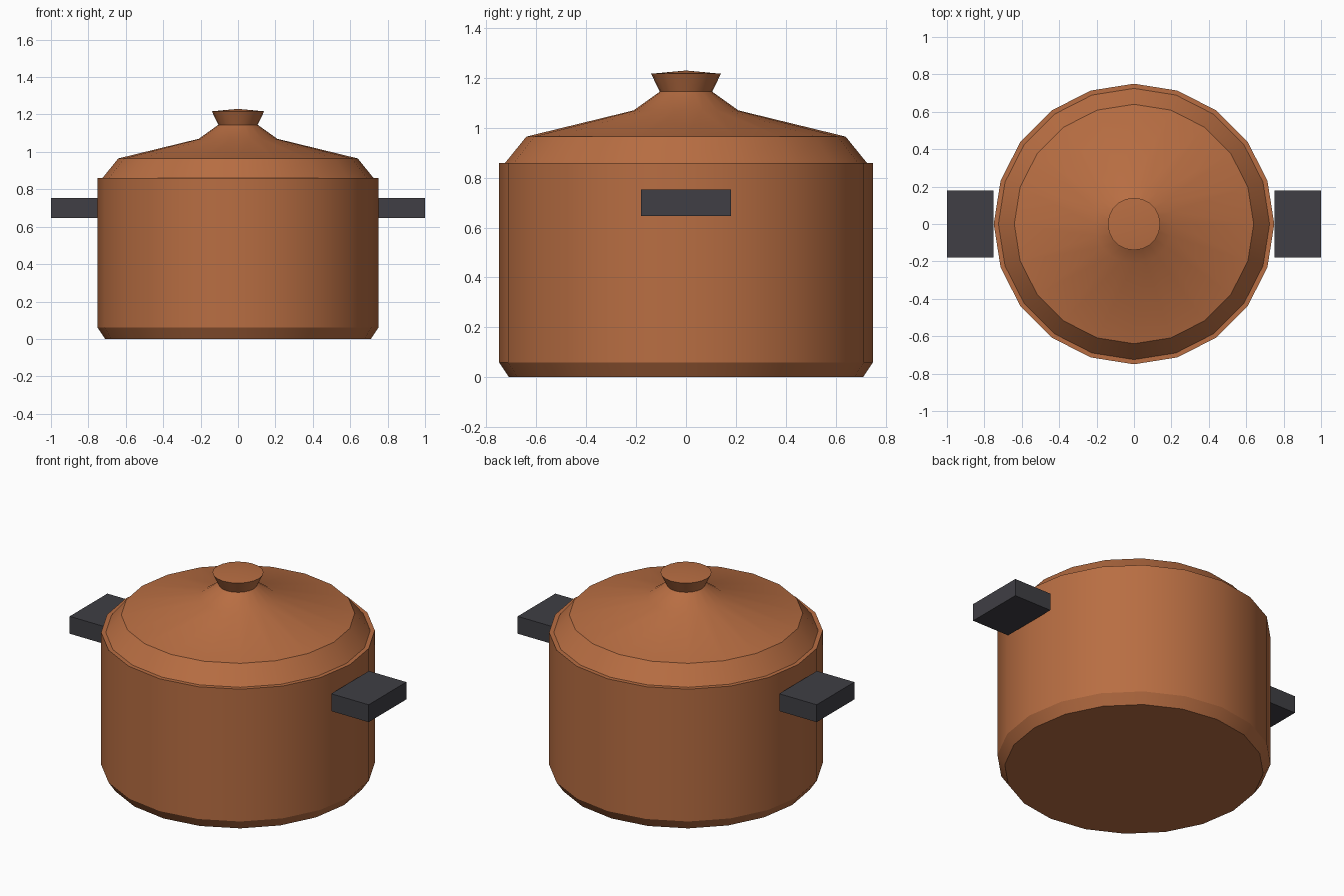
import bpy, bmesh, math

if "Cube" in bpy.data.objects:
    bpy.data.objects.remove(bpy.data.objects["Cube"])

SIDES = 20


def material(name, rgb):
    m = bpy.data.materials.new(name)
    m.diffuse_color = (*rgb, 1)
    m.use_nodes = True
    m.node_tree.nodes["Principled BSDF"].inputs["Base Color"].default_value = m.diffuse_color
    return m


copper = material("copper", (0.48, 0.155, 0.055))
charcoal = material("charcoal", (0.05, 0.049, 0.058))


def finish(name, bm, mat):
    bmesh.ops.recalc_face_normals(bm, faces=bm.faces)
    mesh = bpy.data.meshes.new(name)
    bm.to_mesh(mesh)
    bm.free()
    obj = bpy.data.objects.new(name, mesh)
    bpy.context.collection.objects.link(obj)
    mesh.materials.append(mat)
    return obj


def lathe(name, profile, mat):
    """Revolve (radius, height) points around z; radius 0 makes a pole."""
    bm = bmesh.new()
    rings = []
    for r, z in profile:
        n = SIDES if r else 1
        rings.append([bm.verts.new((r * math.cos(2 * math.pi * i / SIDES),
                                    r * math.sin(2 * math.pi * i / SIDES), z))
                      for i in range(n)])
    for a, b in zip(rings, rings[1:]):
        for i in range(SIDES):
            j = (i + 1) % SIDES
            loop = [a[i % len(a)], a[j % len(a)], b[j % len(b)], b[i % len(b)]]
            bm.faces.new(list(dict.fromkeys(loop)))
    obj = finish(name, bm, mat)
    bpy.ops.object.select_all(action='DESELECT')
    obj.select_set(True)
    bpy.context.view_layer.objects.active = obj
    bpy.ops.object.shade_smooth_by_angle(angle=math.radians(30))
    return obj


# Hollow pot with chamfered base and a narrow rim
lathe("pot_body", [(0, 0), (0.71, 0), (0.75, 0.06), (0.75, 0.86),
                   (0.715, 0.86), (0.68, 0.06), (0, 0.05)], copper)

# Sloped lid
lathe("lid", [(0, 0.86), (0.725, 0.86), (0.64, 0.965), (0.21, 1.07),
              (0.105, 1.145), (0, 1.145)], copper)

# Flared knob with a slightly domed top
lathe("lid_knob", [(0, 1.145), (0.105, 1.145), (0.14, 1.217), (0, 1.23)], copper)

# Block handles on both sides
for name, side in (("right_handle", 1), ("left_handle", -1)):
    bm = bmesh.new()
    bmesh.ops.create_cube(bm, size=1)
    bmesh.ops.scale(bm, vec=(0.25, 0.36, 0.105), verts=bm.verts)
    bmesh.ops.translate(bm, vec=(side * 0.875, 0, 0.7), verts=bm.verts)
    finish(name, bm, charcoal)
